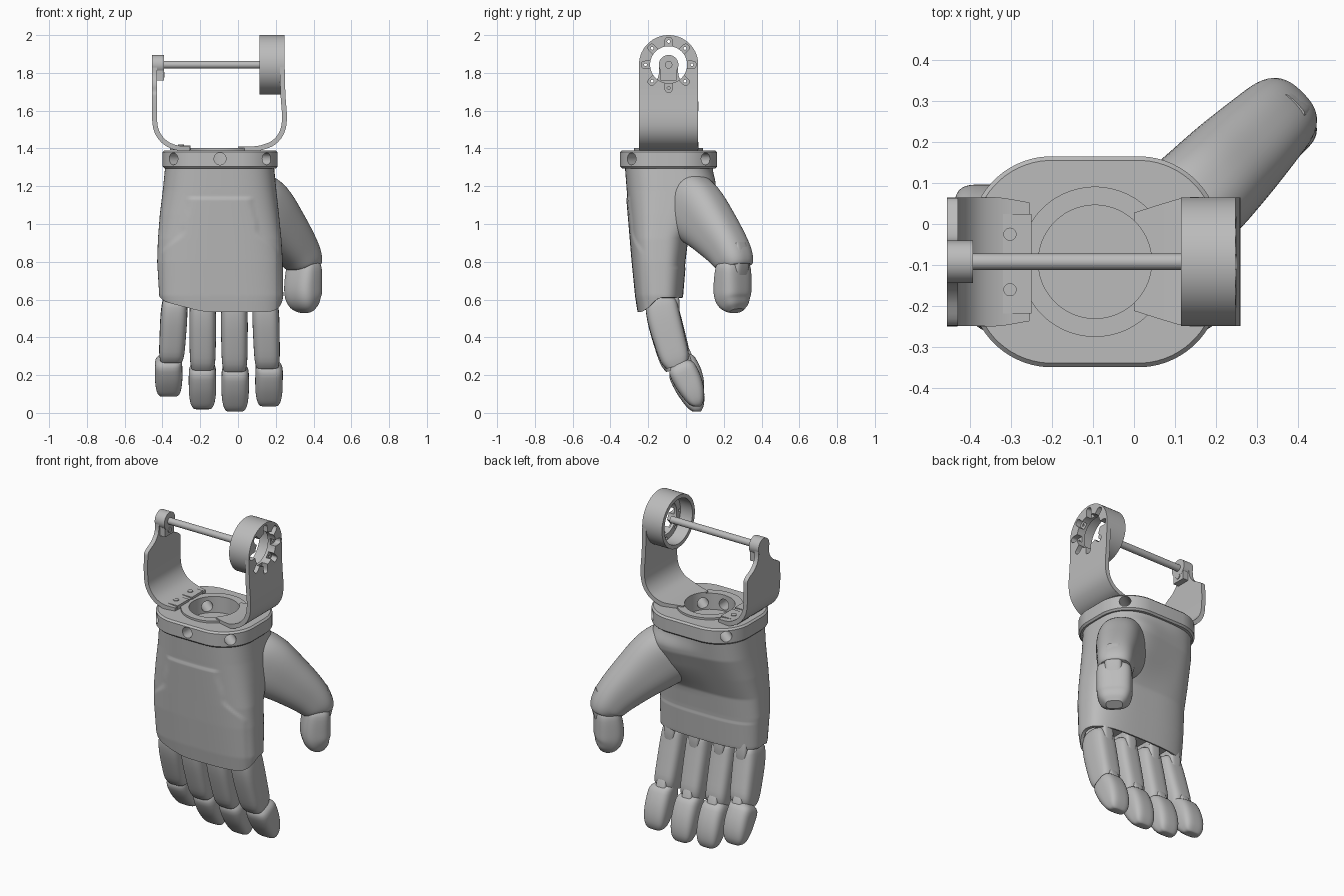
import bpy, bmesh, math
from mathutils import Vector as V

cube = bpy.data.objects.get("Cube")
if cube:
    bpy.data.objects.remove(cube)

grey = bpy.data.materials.new("matte grey")
grey.use_nodes = True
grey.diffuse_color = (0.5, 0.5, 0.5, 1)
grey.node_tree.nodes["Principled BSDF"].inputs["Base Color"].default_value = (0.5, 0.5, 0.5, 1)
parts = []
CX, CY, AXLE = -0.095, -0.092, 1.843


def finish(name, bm):
    bmesh.ops.recalc_face_normals(bm, faces=bm.faces)
    mesh = bpy.data.meshes.new(name)
    bm.to_mesh(mesh)
    bm.free()
    mesh.materials.append(grey)
    ob = bpy.data.objects.new(name, mesh)
    bpy.context.collection.objects.link(ob)
    parts.append(ob)
    return ob


def ring(c, u, v, n=32, e=2.5):
    """Superelliptic section spanned by half-axes u and v."""
    pts = []
    for i in range(n):
        a = (i + 0.5) * math.tau / n
        p, q = math.cos(a), math.sin(a)
        pts.append(V(c) + V(u) * math.copysign(abs(p) ** (2 / e), p)
                   + V(v) * math.copysign(abs(q) ** (2 / e), q))
    return pts


def loft(name, rings):
    bm = bmesh.new()
    loops = [[bm.verts.new(p) for p in r] for r in rings]
    for a, b in zip(loops, loops[1:]):
        for i in range(len(a)):
            j = (i + 1) % len(a)
            bm.faces.new((a[i], a[j], b[j], b[i]))
    bm.faces.new(loops[0])
    bm.faces.new(loops[-1])
    return finish(name, bm)


def tube(name, path, across, n=32, e=2.5, smooth=3):
    """Loft along (centre, half width, half thickness) rows, width along 'across'."""
    rows = [(V(c), w, t) for c, w, t in path]
    dense = []
    for i in range(len(rows) - 1):
        quad = [rows[max(i - 1, 0)], rows[i], rows[i + 1], rows[min(i + 2, len(rows) - 1)]]
        for k in range(smooth):
            f = k / smooth
            dense.append([0.5 * (2 * b + (c - a) * f + (2 * a - 5 * b + 4 * c - d) * f * f
                                 + (3 * b - a - 3 * c + d) * f ** 3) for a, b, c, d in zip(*quad)])
    dense.append(rows[-1])
    across, rings = V(across).normalized(), []
    for i, (c, w, t) in enumerate(dense):
        tangent = dense[min(i + 1, len(dense) - 1)][0] - dense[max(i - 1, 0)][0]
        rings.append(ring(c, across * w, across.cross(tangent).normalized() * t, n, e))
    return loft(name, rings)


def cylinder(name, a, b, r, n=40):
    a, b = V(a), V(b)
    u = (b - a).orthogonal().normalized()
    v = (b - a).normalized().cross(u)
    return loft(name, [ring(p, u * r, v * r, n, 2) for p in (a, b)])


def box(name, c, half):
    x, y, z = half
    return loft(name, [ring(V(c) + V((0, 0, s * z)), (x, 0, 0), (0, y, 0), 4, 200) for s in (-1, 1)])


def cut(ob, tool):
    mod = ob.modifiers.new("Cut", "BOOLEAN")
    mod.operation, mod.solver, mod.object = "DIFFERENCE", "EXACT", tool
    bpy.context.view_layer.objects.active = ob
    bpy.ops.object.modifier_apply(modifier=mod.name)


def drop(tool):
    parts.remove(tool)
    bpy.data.objects.remove(tool)


def step(a, b, x):
    t = min(1, max(0, (x - a) / (b - a)))
    return t * t * (3 - 2 * t)


def table(rows, z):
    if z <= rows[0][0]:
        return rows[0][1:]
    for a, b in zip(rows, rows[1:]):
        if z <= b[0]:
            f = (z - a[0]) / (b[0] - a[0])
            return [p + (q - p) * f for p, q in zip(a[1:], b[1:])]
    return rows[-1][1:]


# Palm shell: height, left, right, front, back
SHELL = [(0.53, -0.39, 0.225, -0.25, -0.03), (0.62, -0.417, 0.24, -0.264, -0.015),
         (0.8, -0.428, 0.237, -0.282, 0.0), (0.92, -0.424, 0.23, -0.292, 0.015),
         (1.05, -0.414, 0.217, -0.303, 0.07), (1.18, -0.398, 0.203, -0.314, 0.125),
         (1.31, -0.385, 0.19, -0.324, 0.148)]


def section(z, n=112):
    x0, x1, y0, y1 = table(SHELL, z)
    return ring(((x0 + x1) / 2, (y0 + y1) / 2, z), ((x1 - x0) / 2, 0, 0), (0, (y1 - y0) / 2, 0), n, 3)


hem = [0.535 + 0.075 * step(-0.24, -0.13, p.y) + 0.05 * step(-0.15, -0.42, p.x)
       * step(-0.1, -0.24, p.y) for p in section(0.58)]
rings = []
for k in range(81):
    loop = []
    for i, low in enumerate(hem):
        z = low + (1.305 - low) * k / 80
        p = section(z)[i]
        if p.y < -0.15:
            # raised panel on the back of the hand
            half = 0.165 + 0.03 * step(1.12, 0.98, z) + 0.11 * step(0.97, 0.84, z)
            p.y -= 0.006 * step(1.145, 1.13, z) * step(half + 0.01, half - 0.01, abs(p.x - CX))
        else:
            # thumb mound and shell seam
            mound = step(-0.25, 0.1, p.x) * step(0.88, 1.1, z) * step(1.31, 1.2, z)
            p.y += 0.04 * mound * step(-0.12, 0.05, p.y)
            p.y -= 0.003 * step(0.765, 0.775, z) * step(-0.1, -0.03, p.y)
        loop.append(p)
    rings.append(loop)
mid = V((-0.09, -0.135, 0.6))
lip = [mid + (p - mid) * 0.94 for p in rings[0]]
inside = [V((p.x, p.y, 0.65)) for p in lip]
loft("palm", [inside, lip] + rings)

# Fingers: base x, joint x, tip x, length factor
for name, xa, xb, xc, s in (("little", -0.335, -0.352, -0.367, 0.875), ("ring", -0.187, -0.187, -0.188, 0.985),
                            ("middle", -0.02, -0.018, -0.015, 1.005), ("index", 0.145, 0.155, 0.164, 0.96)):
    def at(x, y, z):
        return (x, y, 0.62 - (0.62 - z) * s)
    lerp = lambda f: xa + (xb - xa) * f
    tube(name + "_finger_base", [
        (at(xa, -0.135, 0.615), 0.052, 0.055), (at(xa, -0.132, 0.585), 0.065, 0.082),
        (at(lerp(0.25), -0.118, 0.5), 0.071, 0.088), (at(lerp(0.6), -0.088, 0.38), 0.07, 0.085),
        (at(lerp(0.9), -0.06, 0.28), 0.067, 0.078), (at(xb, -0.047, 0.235), 0.06, 0.06)], (1, 0, 0), e=3.5)
    tube(name + "_fingertip", [
        (at(xb, -0.035, 0.247), 0.06, 0.05), (at(xc, -0.022, 0.218), 0.071, 0.072),
        (at(xc, 0.008, 0.155), 0.073, 0.074), (at(xc, 0.034, 0.095), 0.071, 0.064),
        (at(xc, 0.052, 0.045), 0.063, 0.047), (at(xc, 0.06, 0.018), 0.05, 0.028),
        (at(xc, 0.061, 0.01), 0.035, 0.015)], (1, 0, 0), e=3.3)
    cylinder(name + "_knuckle", (xa - 0.035, -0.125, 0.61), (xa + 0.035, -0.125, 0.61), 0.075, 24)
    tube(name + "_knuckle_tab", [((xa, -0.075, 0.64), 0.036, 0.035), ((xa, -0.066, 0.58), 0.036, 0.032),
                                 ((xa, -0.06, 0.53), 0.028, 0.024)], (1, 0, 0), 20, 4)
    tube(name + "_joint_tab", [(at(xb, 0.012, 0.22), 0.034, 0.03), (at(xb, -0.008, 0.28), 0.032, 0.03),
                               (at(xb, -0.024, 0.325), 0.024, 0.022)], (1, 0, 0), 20, 4)

# Thumb
side = (1, -1, 0)
tube("thumb_base", [((0.03, -0.04, 1.13), 0.1, 0.13), ((0.08, 0.0, 1.115), 0.128, 0.168),
                    ((0.15, 0.06, 1.06), 0.128, 0.172), ((0.235, 0.145, 0.965), 0.12, 0.142),
                    ((0.306, 0.216, 0.874), 0.108, 0.116), ((0.344, 0.254, 0.808), 0.099, 0.098),
                    ((0.352, 0.262, 0.775), 0.085, 0.08)], side, 48, 2.5, 5)
tube("thumb_tip", [((0.352, 0.25, 0.8), 0.08, 0.055), ((0.35, 0.25, 0.765), 0.096, 0.07),
                   ((0.345, 0.246, 0.67), 0.098, 0.08), ((0.347, 0.248, 0.61), 0.094, 0.076),
                   ((0.358, 0.26, 0.565), 0.075, 0.056), ((0.366, 0.268, 0.54), 0.045, 0.027)], side, 40, 3, 4)
tube("thumb_hinge_tab", [((0.37, 0.27, 0.74), 0.048, 0.045), ((0.386, 0.286, 0.82), 0.048, 0.038),
                         ((0.38, 0.28, 0.9), 0.038, 0.022)], side, 24, 4)

# Wrist collar with screw holes
def collar_ring(z, inset):
    pts = []
    for i in range(64):
        a = (i + 0.5) * math.tau / 64
        sx, sy = math.copysign(1, math.cos(a)), math.copysign(1, math.sin(a))
        r = 0.2 - inset
        pts.append(V((CX + sx * 0.105 + r * math.cos(a), CY + sy * 0.057 + r * math.sin(a), z)))
    return pts


collar = loft("wrist_collar", [collar_ring(1.295, 0.01), collar_ring(1.305, 0),
                               collar_ring(1.38, 0), collar_ring(1.39, 0.01)])
plate = cylinder("bracket_plate", (CX, CY, 1.385), (CX, CY, 1.402), 0.183, 64)
bore = cylinder("bore_cutter", (CX, CY, 1.2), (CX, CY, 1.5), 0.138, 64)
cut(collar, bore)
cut(plate, bore)
for dx, dy in ((0, -1), (0.78, 0.62), (0.78, -0.62), (-0.78, 0.62), (-0.78, -0.62)):
    hole = cylinder("screw_cutter", (CX + dx * 0.09, CY + dy * 0.09, 1.345),
                    (CX + dx * 0.5, CY + dy * 0.5, 1.345), 0.032, 24)
    cut(collar, hole)
    drop(hole)

# Bracket arms, bent strips rising from the plate
def strip(name, rows):
    return tube(name, [((x, CY, z), w, 0.013) for x, z, w in rows], (0, 1, 0), 4, 200, 5)


left_arm = strip("left_bracket_arm", [
    (0.0, 1.396, 0.12), (0.08, 1.398, 0.145), (0.13, 1.406, 0.157), (0.19, 1.432, 0.157),
    (0.232, 1.485, 0.157), (0.246, 1.56, 0.157), (0.238, 1.69, 0.157), (0.234, AXLE, 0.157)])
strip("right_bracket_arm", [
    (-0.255, 1.396, 0.145), (-0.33, 1.405, 0.157), (-0.39, 1.435, 0.157), (-0.43, 1.49, 0.157),
    (-0.442, 1.56, 0.157), (-0.442, 1.66, 0.157), (-0.442, 1.7, 0.148), (-0.442, 1.735, 0.09),
    (-0.442, 1.78, 0.055), (-0.442, 1.84, 0.05)])
cut(left_arm, bore)
drop(bore)
for y in (-0.025, -0.16):
    box("bracket_foot", (-0.305, y - 0.004, 1.404), (0.055, 0.054, 0.012))
    cylinder("foot_screw", (-0.302, y, 1.4), (-0.302, y, 1.42), 0.016, 20)

# Axle hub: open cup with a pierced and slotted end
hub = cylinder("hub_cup", (0.115, CY, AXLE), (0.247, CY, AXLE), 0.157, 64)
cup = cylinder("cup_cutter", (0.05, CY, AXLE), (0.195, CY, AXLE), 0.134, 64)
eye = cylinder("eye_cutter", (0.05, CY, AXLE), (0.3, CY, AXLE), 0.098, 64)
cut(hub, cup)
for ob in (hub, left_arm):
    cut(ob, eye)
drop(cup)
drop(eye)
for k in range(8):
    a = k * math.tau / 8
    out, tan = V((0, math.cos(a), math.sin(a))), V((0, -math.sin(a), math.cos(a)))
    c = V((0, CY, AXLE)) + out * 0.113
    slot = loft("slot_cutter", [ring(c + V((x, 0, 0)), out * 0.032, tan * 0.019, 20, 3.5) for x in (0.212, 0.3)])
    pin = cylinder("pin_cutter", c + out * 0.01 + V((0.1, 0, 0)), c + out * 0.01 + V((0.3, 0, 0)), 0.008, 12)
    for ob in (hub, left_arm):
        cut(ob, slot)
    cut(hub, pin)
    drop(slot)
    drop(pin)

# Axle rod and its far bearing
cylinder("axle_rod", (-0.43, CY, AXLE), (0.16, CY, AXLE), 0.02, 24)
cylinder("axle_bearing", (-0.456, CY, AXLE), (-0.392, CY, AXLE), 0.052, 32)
box("bearing_clamp", (-0.415, CY, 1.8), (0.022, 0.042, 0.04))
cylinder("clamp_screw", (-0.4, CY, 1.79), (-0.388, CY, 1.79), 0.016, 16)

bpy.ops.object.select_all(action="DESELECT")
for ob in parts:
    ob.select_set(True)
bpy.context.view_layer.objects.active = parts[0]
bpy.ops.object.shade_smooth_by_angle(angle=math.radians(35))
